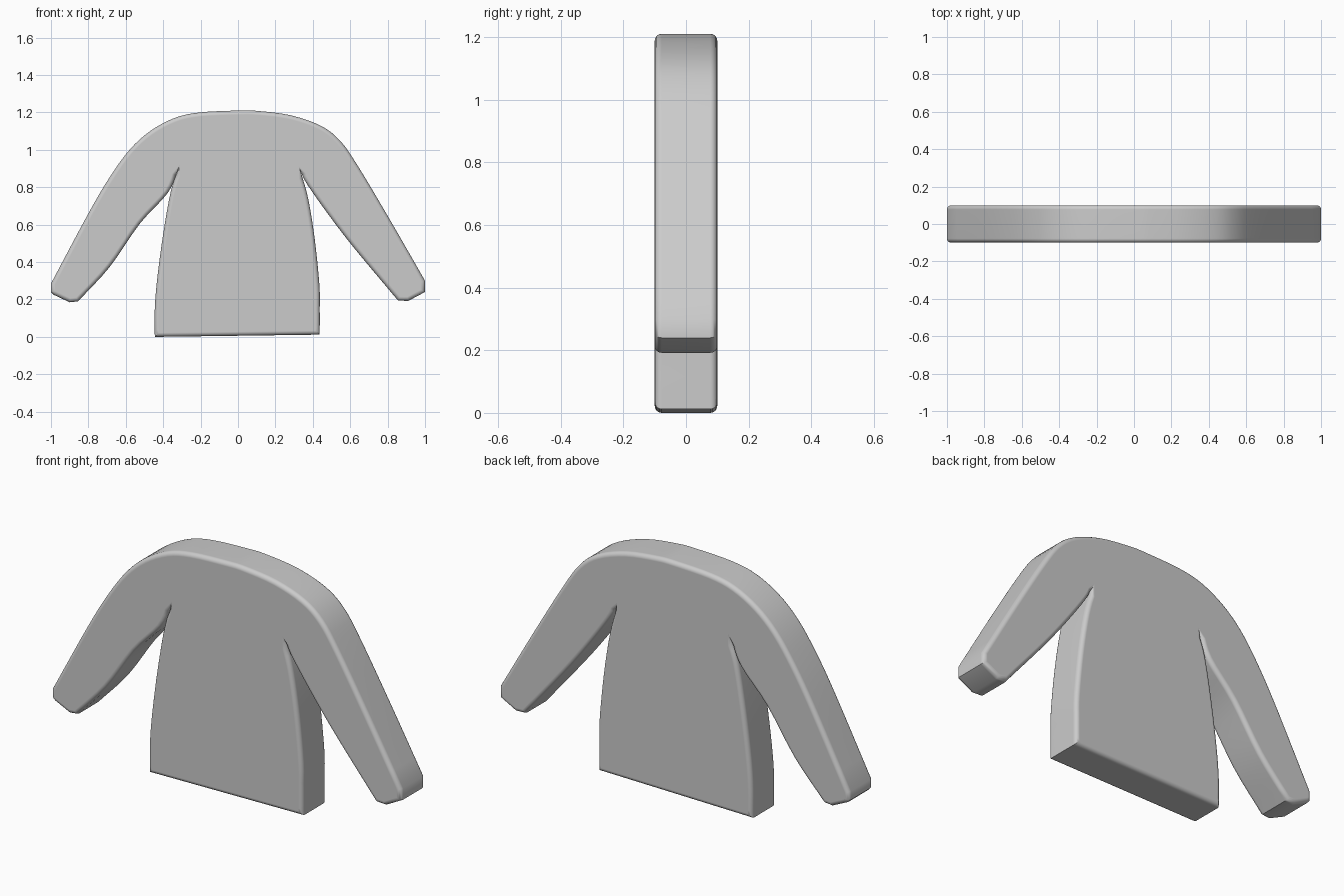
import bpy, bmesh
from math import sin, cos, pi
from mathutils import Vector

if "Cube" in bpy.data.objects:
    bpy.data.objects.remove(bpy.data.objects["Cube"])

# Smooth runs of the front outline (x, z); sharp corners where runs meet
runs = [
    # left side of body, hem to armpit
    [(-.445, .0), (-.445, .15), (-.432, .31), (-.40, .55), (-.36, .775), (-.32, .895)],
    # left sleeve underside
    [(-.32, .895), (-.375, .77), (-.525, .605), (-.685, .375), (-.855, .19)],
    # left cuff
    [(-.855, .19), (-.90, .185), (-.985, .225)],
    [(-.985, .225), (-1, .24), (-1, .285)],
    # shoulders, left cuff over the top to right cuff
    [(-1, .285), (-.80, .66), (-.685, .855), (-.58, 1.0), (-.47, 1.10), (-.34, 1.17),
     (-.205, 1.20), (0, 1.21), (.105, 1.208), (.28, 1.185), (.44, 1.13), (.545, 1.05),
     (.64, .915), (.81, .63), (1, .30)],
    # right cuff
    [(1, .30), (1, .24)],
    [(1, .24), (.91, .192), (.855, .195)],
    # right sleeve underside
    [(.855, .195), (.625, .47), (.49, .645), (.37, .815), (.335, .885)],
    # right side of body, armpit to hem
    [(.335, .885), (.375, .74), (.41, .525), (.435, .28), (.437, .15), (.437, .012)],
]


def smooth_run(pts, n=4):
    """Catmull-Rom samples through pts, leaving out the last point."""
    p = [Vector(q) for q in pts]
    if len(p) < 4:
        return p[:-1]
    p = [2 * p[0] - p[1]] + p + [2 * p[-1] - p[-2]]
    out = []
    for a, b, c, d in zip(p, p[1:], p[2:], p[3:]):
        for i in range(n):
            t = i / n
            out.append(0.5 * (2 * b + (c - a) * t + (2 * a - 5 * b + 4 * c - d) * t * t
                              + (3 * b - a - 3 * c + d) * t ** 3))
    return out


outline = [q for r in runs for q in smooth_run(r)] + [Vector(runs[-1][-1])]
count = len(outline)


def inward(i):
    """Mitred inward direction at an outline point, with limited length."""
    d1 = (outline[i] - outline[i - 1]).normalized()
    d2 = (outline[(i + 1) % count] - outline[i]).normalized()
    n1, n2 = Vector((d1.y, -d1.x)), Vector((d2.y, -d2.x))
    m = (n1 + n2).normalized()
    return m * min(1 / max(m.dot(n1), .1), 1.5)


miters = [inward(i) for i in range(count)]

# Cross-section of the rim from front to back: (y, inset)
radius, steps = .022, 4
front = [(-.1 + radius * (1 - sin(a)), radius * (1 - cos(a)))
         for a in (pi / 2 * (1 - i / steps) for i in range(steps + 1))]
section = front + [(-y, s) for y, s in reversed(front)]

# Flat padded sweater slab: lofted rim with front and back faces
bm = bmesh.new()
rings = [[bm.verts.new((p.x + m.x * s, y, p.y + m.y * s))
          for p, m in zip(outline, miters)] for y, s in section]
for a, b in zip(rings, rings[1:]):
    for i in range(count):
        j = (i + 1) % count
        bm.faces.new((a[i], a[j], b[j], b[i]))
bm.faces.new(rings[0])
bm.faces.new(rings[-1])
bmesh.ops.recalc_face_normals(bm, faces=bm.faces)
mesh = bpy.data.meshes.new("sweater")
bm.to_mesh(mesh)
bm.free()
sweater = bpy.data.objects.new("sweater", mesh)
bpy.context.collection.objects.link(sweater)
bpy.context.view_layer.objects.active = sweater
sweater.select_set(True)
bpy.ops.object.shade_smooth_by_angle(angle=.6)

# Keep the large front and back faces looking flat
weighted = sweater.modifiers.new("weighted_normals", 'WEIGHTED_NORMAL')
weighted.keep_sharp = True
